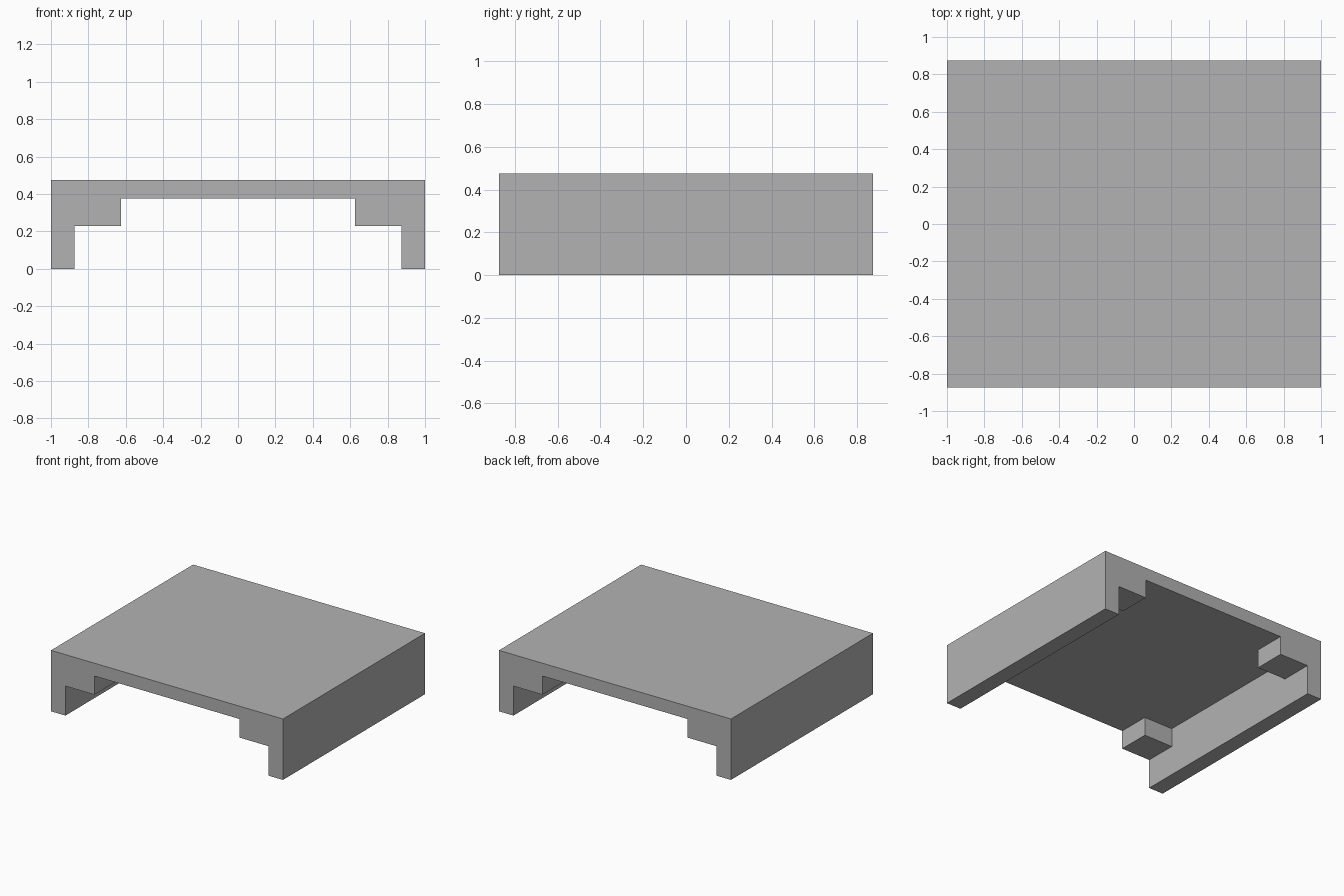
import bpy
import bmesh
from mathutils import Matrix, Vector

default_cube = bpy.data.objects.get("Cube")
if default_cube:
    bpy.data.objects.remove(default_cube, do_unlink=True)

# Main dimensions
HALF_X, HALF_Y, HEIGHT = 1.0, 0.875, 0.475
WALL_X = 0.875      # inner face of the side walls
BLOCK = 0.625       # inner faces of the corner blocks, in x and y
BLOCK_Z = 0.23      # underside of the corner blocks
TOP_Z = 0.375       # underside of the top

grey = bpy.data.materials.new("plain grey")
grey.use_nodes = True
colour = (0.448, 0.448, 0.448, 1.0)
grey.diffuse_color = colour
for node in grey.node_tree.nodes:
    if node.type == "BSDF_PRINCIPLED":
        node.inputs["Base Color"].default_value = colour


def box(name, half_x, half_y, bottom, top):
    """A box centred on x and y, between two heights."""
    bm = bmesh.new()
    size = Vector((2 * half_x, 2 * half_y, top - bottom))
    place = Matrix.Translation((0, 0, (bottom + top) / 2))
    bmesh.ops.create_cube(bm, size=1, matrix=place @ Matrix.Diagonal(size).to_4x4())
    mesh = bpy.data.meshes.new(name)
    bm.to_mesh(mesh)
    bm.free()
    mesh.materials.append(grey)
    obj = bpy.data.objects.new(name, mesh)
    bpy.context.collection.objects.link(obj)
    return obj


def cut(body, cutter):
    """Subtract a cutter from the body, then discard the cutter."""
    cutter.hide_render = True
    mod = body.modifiers.new("cut", "BOOLEAN")
    mod.operation = "DIFFERENCE"
    mod.solver = "EXACT"
    mod.object = cutter
    bpy.context.view_layer.objects.active = body
    bpy.ops.object.modifier_apply(modifier=mod.name)
    bpy.data.objects.remove(cutter, do_unlink=True)


# Solid bridge: a top on two side walls
bridge = box("bridge_platform", HALF_X, HALF_Y, 0, HEIGHT)

# Passage between the walls, below the corner blocks
cut(bridge, box("lower_passage", WALL_X, 1.2, -0.2, BLOCK_Z))
# Narrower passage between the corner blocks
cut(bridge, box("upper_passage", BLOCK, 1.2, -0.2, TOP_Z))
# Hollow under the top that leaves one block in each corner
cut(bridge, box("inner_hollow", WALL_X, BLOCK, -0.2, TOP_Z))
